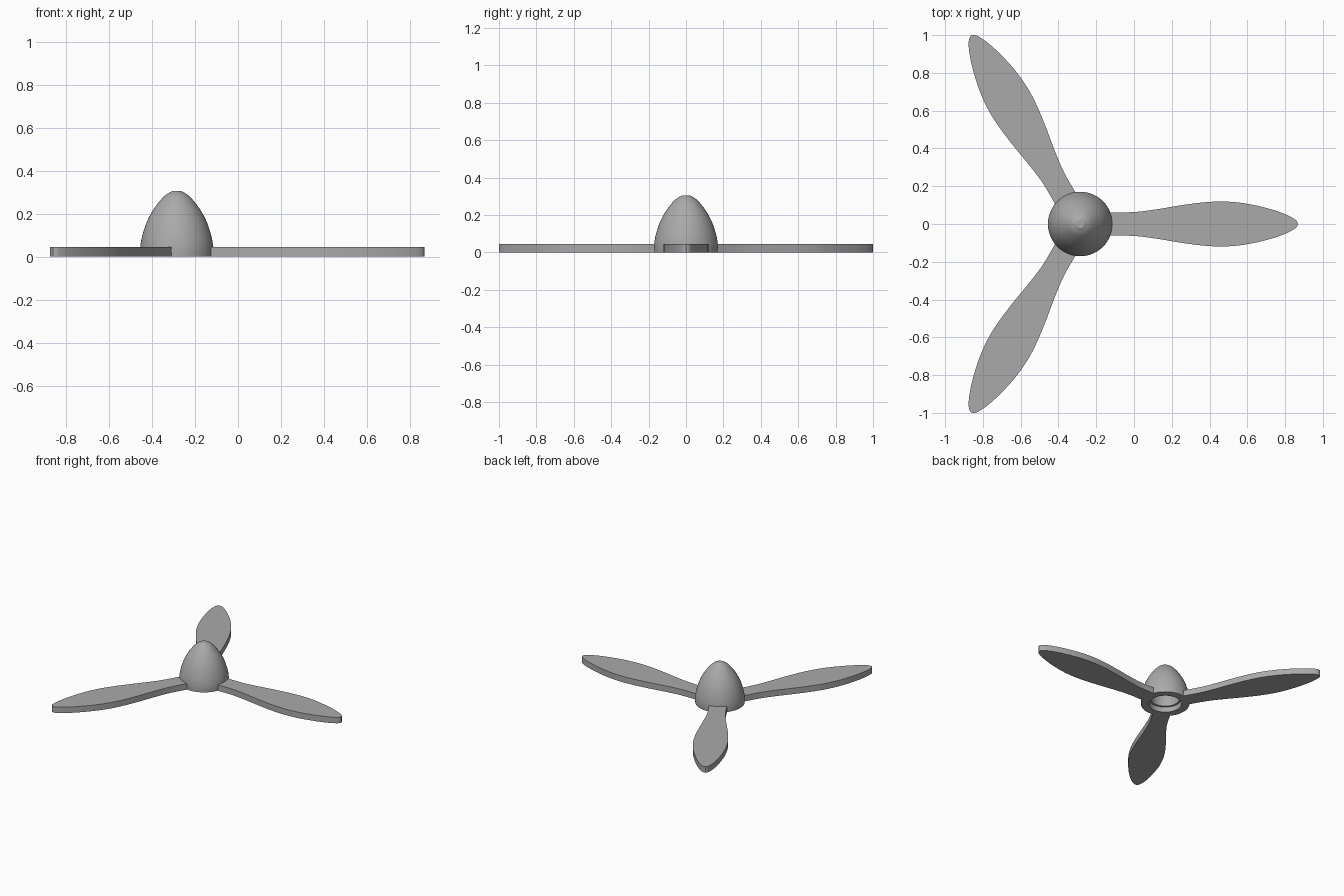
import bpy
import bmesh
from math import cos, sin, pi, radians
from mathutils import Matrix, Vector

cube = bpy.data.objects.get("Cube")
if cube:
    bpy.data.objects.remove(cube, do_unlink=True)

HUB = Vector((-0.285, 0, 0))
THICK = 0.045

grey = bpy.data.materials.new("light_grey")
grey.use_nodes = True
colour = (0.4, 0.4, 0.4, 1)
grey.diffuse_color = colour
grey.node_tree.nodes["Principled BSDF"].inputs["Base Color"].default_value = colour


def finish(bm, name, angle):
    bmesh.ops.recalc_face_normals(bm, faces=bm.faces)
    mesh = bpy.data.meshes.new(name)
    bm.to_mesh(mesh)
    bm.free()
    mesh.materials.append(grey)
    obj = bpy.data.objects.new(name, mesh)
    bpy.context.collection.objects.link(obj)
    bpy.ops.object.select_all(action="DESELECT")
    obj.select_set(True)
    bpy.context.view_layer.objects.active = obj
    bpy.ops.object.shade_smooth_by_angle(angle=radians(angle))
    return obj


def smooth_path(points, steps=6):
    """Catmull-Rom curve through 2D points."""
    pts = [Vector(p) for p in points]
    pts = [2 * pts[0] - pts[1]] + pts + [2 * pts[-1] - pts[-2]]
    out = []
    for a, b, c, d in zip(pts, pts[1:], pts[2:], pts[3:]):
        for i in range(steps):
            t = i / steps
            out.append(0.5 * (2 * b + (c - a) * t + (2 * a - 5 * b + 4 * c - d) * t * t
                              + (3 * b - a - 3 * c + d) * t ** 3))
    return out + [pts[-2]]


# Spinner: domed shell with a flat nose and a stepped bore underneath
dome = smooth_path([(0.17, 0), (0.17, 0.045), (0.16, 0.1), (0.138, 0.165),
                    (0.105, 0.225), (0.06, 0.28), (0.022, 0.305)])
bore = [(0, 0.2), (0.06, 0.18), (0.095, 0.12), (0.1, 0.04), (0.115, 0.04), (0.115, 0)]
profile = [Vector((0, 0.305))] + dome[::-1] + [Vector(p) for p in bore[::-1]]
bm = bmesh.new()
verts = [bm.verts.new((p.x, 0, p.y)) for p in profile]
edges = [bm.edges.new(pair) for pair in zip(verts, verts[1:])]
bmesh.ops.spin(bm, geom=verts + edges, cent=(0, 0, 0), axis=(0, 0, 1),
               angle=2 * pi, steps=64)
bmesh.ops.remove_doubles(bm, verts=bm.verts, dist=0.0001)
finish(bm, "spinner", 30).location = HUB

# Blades: flat paddles, one outline turned in three directions
half = smooth_path([(0.14, 0.062), (0.28, 0.063), (0.4, 0.077), (0.54, 0.1), (0.66, 0.115),
                    (0.765, 0.119), (0.88, 0.108), (1.0, 0.081), (1.09, 0.05),
                    (1.14, 0.022), (1.153, 0)])
outline = half + [Vector((p.x, -p.y)) for p in half[-2::-1]]
for i in range(3):
    bm = bmesh.new()
    face = bm.faces.new([bm.verts.new((p.x, p.y, 0)) for p in outline])
    top = bmesh.ops.extrude_face_region(bm, geom=[face])["geom"]
    bmesh.ops.translate(bm, vec=(0, 0, THICK),
                        verts=[g for g in top if isinstance(g, bmesh.types.BMVert)])
    bmesh.ops.transform(bm, matrix=Matrix.Rotation(i * 2 * pi / 3, 4, "Z"), verts=bm.verts)
    finish(bm, f"blade_{i + 1}", 30).location = HUB
